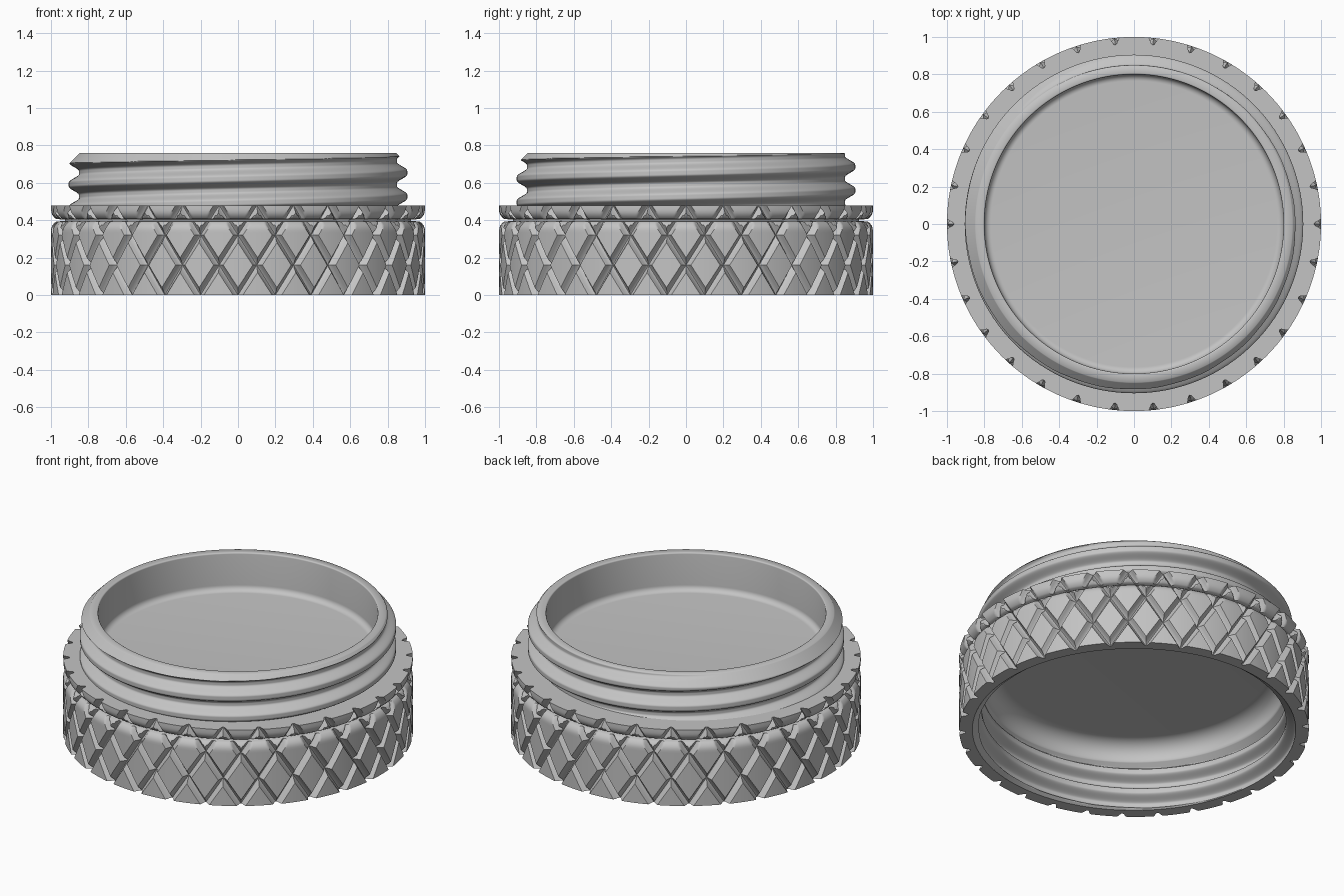
import bpy, bmesh, math

cube = bpy.data.objects.get("Cube")
if cube:
    bpy.data.objects.remove(cube)

grey = bpy.data.materials.new("plain_grey")
grey.use_nodes = True
COLOUR = (0.55, 0.55, 0.55, 1)
grey.diffuse_color = COLOUR
grey.node_tree.nodes["Principled BSDF"].inputs["Base Color"].default_value = COLOUR

TAU = 2 * math.pi
PITCH = 0.128        # thread rise per turn
STEP = TAU / 60      # half the spacing of the knurl notches
ROW = 0.16           # height between knurl crossings
GROOVE = 0.21        # groove half width, in STEPs
DEPTH = 0.038


def lathe(name, rings, columns, radius, cap=False, split=None, angle=35):
    """Revolve (r, z) rings; radius(i, r, z, theta) may modulate each one."""
    bm = bmesh.new()
    loops = []
    for i, (r, z) in enumerate(rings):
        loop = []
        for c in range(columns):
            t = TAU * c / columns
            rr = radius(i, r, z, t)
            loop.append(bm.verts.new((rr * math.cos(t), rr * math.sin(t), z)))
        loops.append(loop)
    for i, (low, high) in enumerate(zip(loops, loops[1:])):
        zmid = (rings[i][1] + rings[i + 1][1]) / 2
        for c in range(columns):
            n = (c + 1) % columns
            a, b, d, e = low[c], low[n], high[n], high[c]
            way = split(zmid, TAU * (c + 0.5) / columns) if split else None
            if way is None:
                bm.faces.new((a, b, d, e))
            elif way:
                bm.faces.new((a, b, e))
                bm.faces.new((b, d, e))
            else:
                bm.faces.new((a, b, d))
                bm.faces.new((a, d, e))
    if cap:
        bm.faces.new(loops[-1])
    mesh = bpy.data.meshes.new(name)
    bm.to_mesh(mesh)
    bm.free()
    mesh.materials.append(grey)
    obj = bpy.data.objects.new(name, mesh)
    bpy.context.collection.objects.link(obj)
    bpy.ops.object.select_all(action='DESELECT')
    obj.select_set(True)
    bpy.context.view_layer.objects.active = obj
    bpy.ops.object.shade_smooth_by_angle(angle=math.radians(angle))
    return obj


def arc(cx, cz, radius, start, end, n=8):
    """Profile points along a round corner, angles in degrees."""
    angles = [math.radians(start + (end - start) * k / n) for k in range(n + 1)]
    return [(cx + radius * math.cos(a), cz + radius * math.sin(a)) for a in angles]


def groove_distances(z, t):
    """Distance to the nearest groove of each slant, in STEPs."""
    return [abs((t / STEP + s * z / ROW) % 2 - 1) for s in (1, -1)]


def thread(z, t):
    """Rounded helical ridge, 0 at the root and 1 at the crest."""
    d = abs(((z - 0.655) / PITCH - t / TAU + 0.5) % 1 - 0.5)
    h = min(1, max(0, (0.44 - d) / 0.36))
    return h * h * (3 - 2 * h)


# Grip ring: knurled wall with a narrow gap below the top flange
def wall(z):
    if 0.396 < z < 0.404:                    # floor of the gap
        return 0.925
    inset = max(0, z - 0.345) if z < 0.4 else max(0, 0.455 - z)
    return 0.945 + 0.055 * math.sqrt(max(0, 1 - (inset / 0.055) ** 2))


heights = sorted([0.48 * k / 36 for k in range(37)]
                 + [0.393, 0.397, 0.403, 0.407])
grip = [(0.925, 0)] + [(wall(z), z) for z in heights] + [(0.84, 0.48)]


def knurl(i, r, z, t):
    if i == 0 or i == len(grip) - 1:
        return r
    d = min(groove_distances(z, t)) / GROOVE
    return min(r, 1 - DEPTH * (1 - d * d)) if d < 1 else r


def slant(z, t):
    if z < 0.001 or z > 0.479:
        return None
    u, v = groove_distances(z, t)
    return u < v


lathe("grip_ring", grip, 720, knurl, split=slant)

# Threaded neck, lip and the shallow dish inside it
outside = [(0.85, 0.47 + 0.29 * k / 72) for k in range(73)]
dish = (arc(0.808, 0.752, 0.008, 90, 180, 4)
        + arc(0.765, 0.557, 0.035, 0, -90))


def neck_radius(i, r, z, t):
    if i >= len(outside):
        return r
    return min(r + 0.055 * thread(z, t), 0.847 + 0.76 - z)


lathe("threaded_neck", outside + dish, 240, neck_radius, cap=True, angle=62)

# Threaded socket underneath, closed by a rounded ceiling
inside = [(0.925, 0.285 * k / 72) for k in range(73)]
ceiling = arc(0.765, 0.3, 0.1, 0, 90, 12)


def socket_radius(i, r, z, t):
    if i >= len(inside):
        return r
    groove = max(r - 0.055 * thread(z, t), 0.925 - 1.3 * z)
    return min(groove, 0.865 + 0.285 - z)


socket = lathe("threaded_socket", inside + ceiling, 240, socket_radius,
               cap=True, angle=62)
socket.data.flip_normals()
